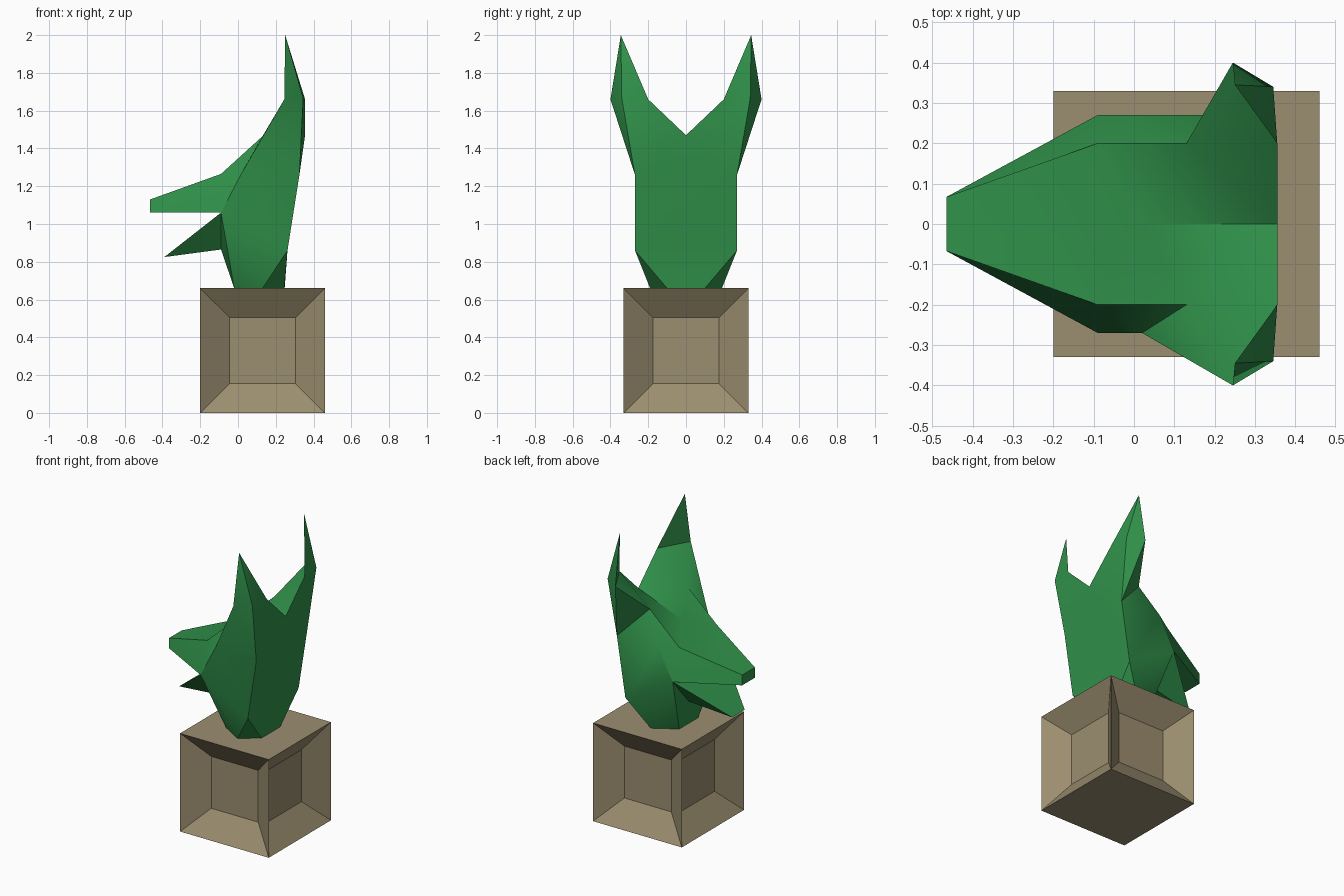
import bpy, bmesh
from mathutils import Matrix

if "Cube" in bpy.data.objects:
    bpy.data.objects.remove(bpy.data.objects["Cube"])


def material(name, rgb):
    m = bpy.data.materials.new(name)
    m.diffuse_color = (*rgb, 1)
    m.use_nodes = True
    m.node_tree.nodes["Principled BSDF"].inputs["Base Color"].default_value = m.diffuse_color
    return m


def finish(bm, name, mat):
    bmesh.ops.recalc_face_normals(bm, faces=bm.faces)
    me = bpy.data.meshes.new(name)
    bm.to_mesh(me)
    bm.free()
    me.materials.append(mat)
    ob = bpy.data.objects.new(name, me)
    bpy.context.collection.objects.link(ob)
    return ob


green = material("jade green", (0.03, 0.29, 0.07))
stone = material("tan stone", (0.33, 0.27, 0.16))

# Plinth: cube with a sunken square on each of the four sides
bm = bmesh.new()
bmesh.ops.create_cube(bm, size=0.66, matrix=Matrix.Translation((0.13, 0, 0.33)))
bm.normal_update()
sides = [f for f in bm.faces if abs(f.normal.z) < 0.5]
bmesh.ops.inset_individual(bm, faces=sides, thickness=0.22, depth=-0.11)
finish(bm, "plinth", stone)

# Jackal head: landmarks of one half, mirrored across y = 0
P = {
    "nose_top": (-0.465, 0.067, 1.13), "nose_low": (-0.465, 0.067, 1.06),
    "brow": (-0.09, 0.20, 1.265), "mouth": (-0.09, 0.27, 1.06),
    "jaw_tip": (-0.39, 0.067, 0.825), "chin": (-0.09, 0.10, 0.865),
    "temple": (0.02, 0.27, 1.27), "ear_root": (0.13, 0.20, 1.465),
    "ear_front": (0.245, 0.40, 1.66), "ear_tip": (0.25, 0.345, 2.0),
    "ear_inner": (0.355, 0.20, 1.66), "ear_back": (0.345, 0.34, 1.665),
    "nape": (0.325, 0.27, 1.26), "shoulder": (0.262, 0.27, 0.86),
    "neck_front": (-0.02, 0.10, 0.66), "neck_side": (0.13, 0.19, 0.66),
    "neck_back": (0.245, 0.10, 0.66),
    "forehead": (0.02, 0, 1.34), "crown": (0.355, 0, 1.47),
    "neck_mid": (0.247, 0, 0.66),
}
# Faces that lie on one half: muzzle, ear, then neck
MUZZLE = ["nose_low nose_top brow mouth", "jaw_tip mouth chin",
          "brow temple mouth", "brow ear_root temple",
          "brow forehead ear_root", "forehead crown ear_root"]
EAR = ["crown ear_inner ear_root", "ear_root ear_inner ear_front",
       "ear_front ear_inner ear_tip", "ear_tip ear_inner ear_back",
       "ear_tip ear_back ear_front", "crown ear_back ear_inner",
       "crown nape ear_back", "ear_front ear_back nape"]
NECK = ["temple nape shoulder mouth", "mouth shoulder neck_side",
        "mouth neck_side neck_front", "mouth neck_front chin",
        "shoulder neck_back neck_side", "shoulder neck_mid neck_back"]
# The ear's outer wall folds differently on each side
WALL = {1: ["temple ear_root nape", "ear_root ear_front nape"],
        -1: ["temple ear_root ear_front", "temple ear_front nape"]}
# Bands joining both halves
BANDS = ["nose_top nose_low", "nose_top brow", "nose_low mouth",
         "mouth jaw_tip", "jaw_tip chin", "chin neck_front", "nape shoulder"]

bm = bmesh.new()
vert = {}
for n, (x, y, z) in P.items():
    vert[n, 1] = bm.verts.new((x, y, z))
    vert[n, -1] = bm.verts.new((x, -y, z)) if y else vert[n, 1]

for s in (1, -1):
    for f in MUZZLE + EAR + NECK + WALL[s]:
        bm.faces.new([vert[n, s] for n in f.split()])
for band in BANDS:
    a, b = band.split()
    bm.faces.new([vert[a, 1], vert[a, -1], vert[b, -1], vert[b, 1]])
# Centre triangles
for a, mid in (("brow", "forehead"), ("nape", "crown"), ("shoulder", "neck_mid")):
    bm.faces.new([vert[a, 1], vert[a, -1], vert[mid, 1]])
head = finish(bm, "jackal_head", green)

# Soft shading over shallow folds, crisp at strong creases
bpy.context.view_layer.objects.active = head
head.select_set(True)
bpy.ops.object.shade_smooth_by_angle(angle=0.6)
